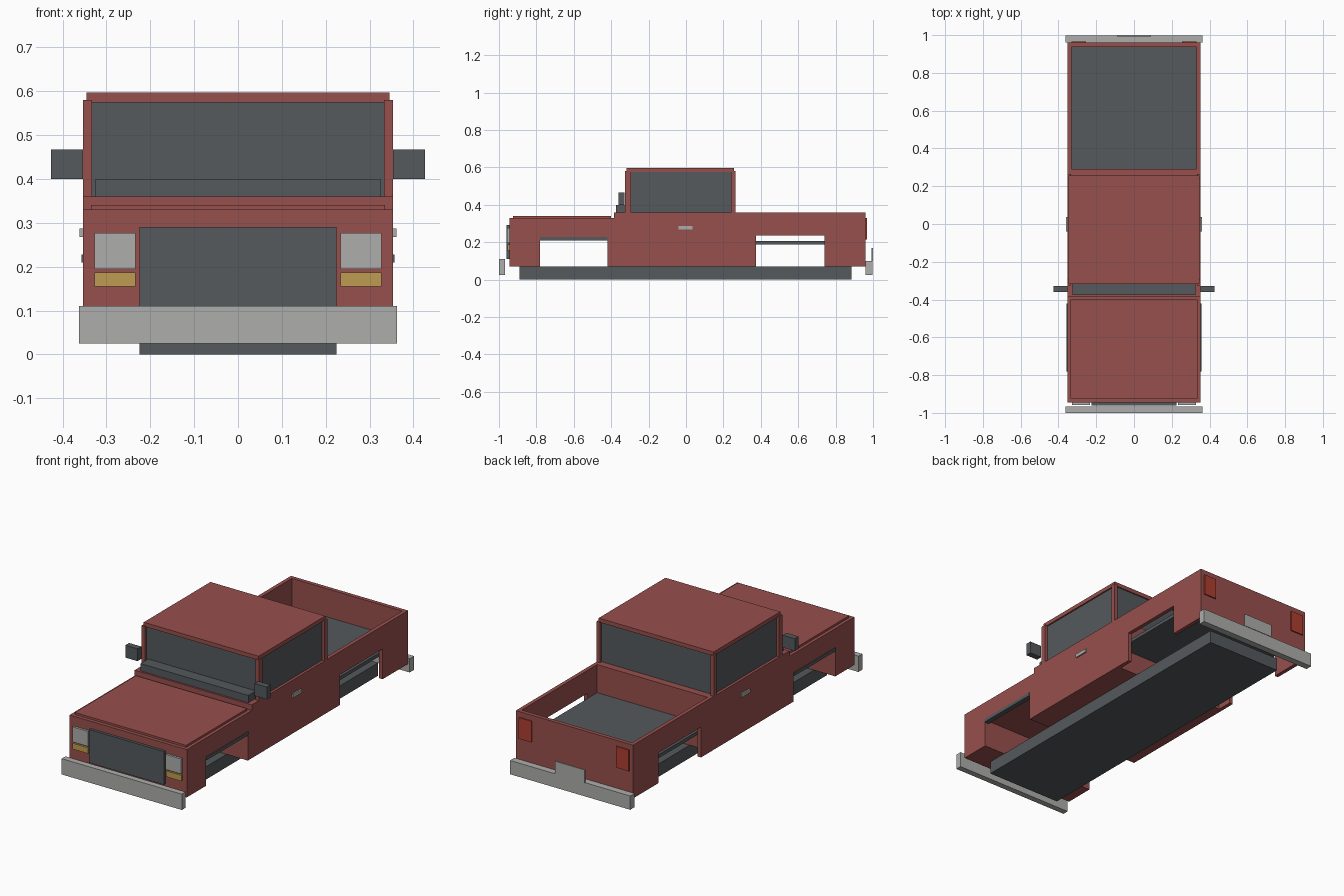
import bpy
import bmesh

cube = bpy.data.objects.get("Cube")
if cube:
    bpy.data.objects.remove(cube, do_unlink=True)


def material(name, rgb):
    m = bpy.data.materials.new(name)
    m.use_nodes = True
    m.diffuse_color = (*rgb, 1)
    m.node_tree.nodes["Principled BSDF"].inputs["Base Color"].default_value = (*rgb, 1)
    return m


RED = material("body red", (0.31, 0.08, 0.075))
DARK = material("dark grey", (0.09, 0.10, 0.107))
SILVER = material("light grey", (0.42, 0.42, 0.41))
AMBER = material("amber", (0.52, 0.33, 0.08))
LAMP = material("lamp red", (0.42, 0.05, 0.03))


def extrude(name, profile, x0, x1, mat):
    """Extrude a (y, z) side profile from x0 to x1."""
    bm = bmesh.new()
    face = bm.faces.new([bm.verts.new((x0, y, z)) for y, z in profile])
    res = bmesh.ops.extrude_face_region(bm, geom=[face])
    verts = [g for g in res["geom"] if isinstance(g, bmesh.types.BMVert)]
    bmesh.ops.translate(bm, verts=verts, vec=(x1 - x0, 0, 0))
    bmesh.ops.recalc_face_normals(bm, faces=bm.faces)
    mesh = bpy.data.meshes.new(name)
    bm.to_mesh(mesh)
    bm.free()
    mesh.materials.append(mat)
    ob = bpy.data.objects.new(name, mesh)
    bpy.context.collection.objects.link(ob)
    return ob


def box(name, x, y, z, mat):
    return extrude(name, [(y[0], z[0]), (y[1], z[0]), (y[1], z[1]), (y[0], z[1])],
                   x[0], x[1], mat)


def pair(name, x, y, z, mat):
    box("left_" + name, x, y, z, mat)
    box("right_" + name, (-x[1], -x[0]), y, z, mat)


W = 0.353          # half width of the body
BASE, BELT = 0.07, 0.36

# Chassis and front body with the front wheel opening
box("chassis", (-0.225, 0.225), (-0.89, 0.885), (0, BASE), DARK)
extrude("cab_body", [(-0.945, BASE), (-0.78, BASE), (-0.78, 0.225), (-0.42, 0.225),
                     (-0.42, BASE), (0.29, BASE), (0.29, BELT), (-0.385, BELT),
                     (-0.385, 0.33), (-0.945, 0.33)], -W, W, RED)
box("hood", (-0.335, 0.335), (-0.925, -0.4), (0.33, 0.341), RED)
box("cowl", (-0.325, 0.325), (-0.375, -0.31), (BELT, 0.4), DARK)
pair("front_arch_trim", (0.33, 0.357), (-0.78, -0.42), (0.21, 0.228), DARK)

# Open bed
side = [(0.29, BASE), (0.375, BASE), (0.375, 0.235), (0.74, 0.235),
        (0.74, BASE), (0.96, BASE), (0.96, BELT), (0.29, BELT)]
extrude("left_bed_side", side, 0.332, W, RED)
extrude("right_bed_side", side, -W, -0.332, RED)
box("tailgate", (-0.332, 0.332), (0.938, 0.96), (BASE, BELT), RED)
box("bed_floor", (-0.332, 0.332), (0.29, 0.938), (0.188, 0.207), DARK)

# Cabin: glass block, corner pillars and roof
box("cabin_glass", (-0.338, 0.338), (-0.31, 0.25), (BELT, 0.576), DARK)
pair("front_pillar", (0.333, W), (-0.325, -0.295), (BELT, 0.58), RED)
pair("rear_pillar", (0.333, W), (0.24, 0.265), (BELT, 0.58), RED)
box("roof", (-0.346, 0.346), (-0.317, 0.257), (0.575, 0.597), RED)

# Front details
box("grille", (-0.225, 0.225), (-0.96, -0.945), (0.11, 0.291), DARK)
pair("headlight", (0.234, 0.327), (-0.957, -0.945), (0.195, 0.277), SILVER)
pair("turn_signal", (0.234, 0.327), (-0.955, -0.945), (0.155, 0.187), AMBER)
box("front_bumper", (-0.362, 0.362), (-1.0, -0.967), (0.025, 0.111), SILVER)

# Side details
pair("mirror", (W, 0.426), (-0.361, -0.328), (0.4, 0.467), DARK)
pair("door_handle", (W, 0.361), (-0.04, 0.036), (0.268, 0.287), SILVER)

# Rear details
pair("tail_light", (0.255, 0.332), (0.96, 0.967), (0.215, 0.33), LAMP)
box("rear_bumper", (-0.362, 0.362), (0.96, 0.997), (0.025, 0.1), SILVER)
box("rear_plate", (-0.09, 0.09), (0.993, 1.0), (0.1, 0.17), SILVER)
